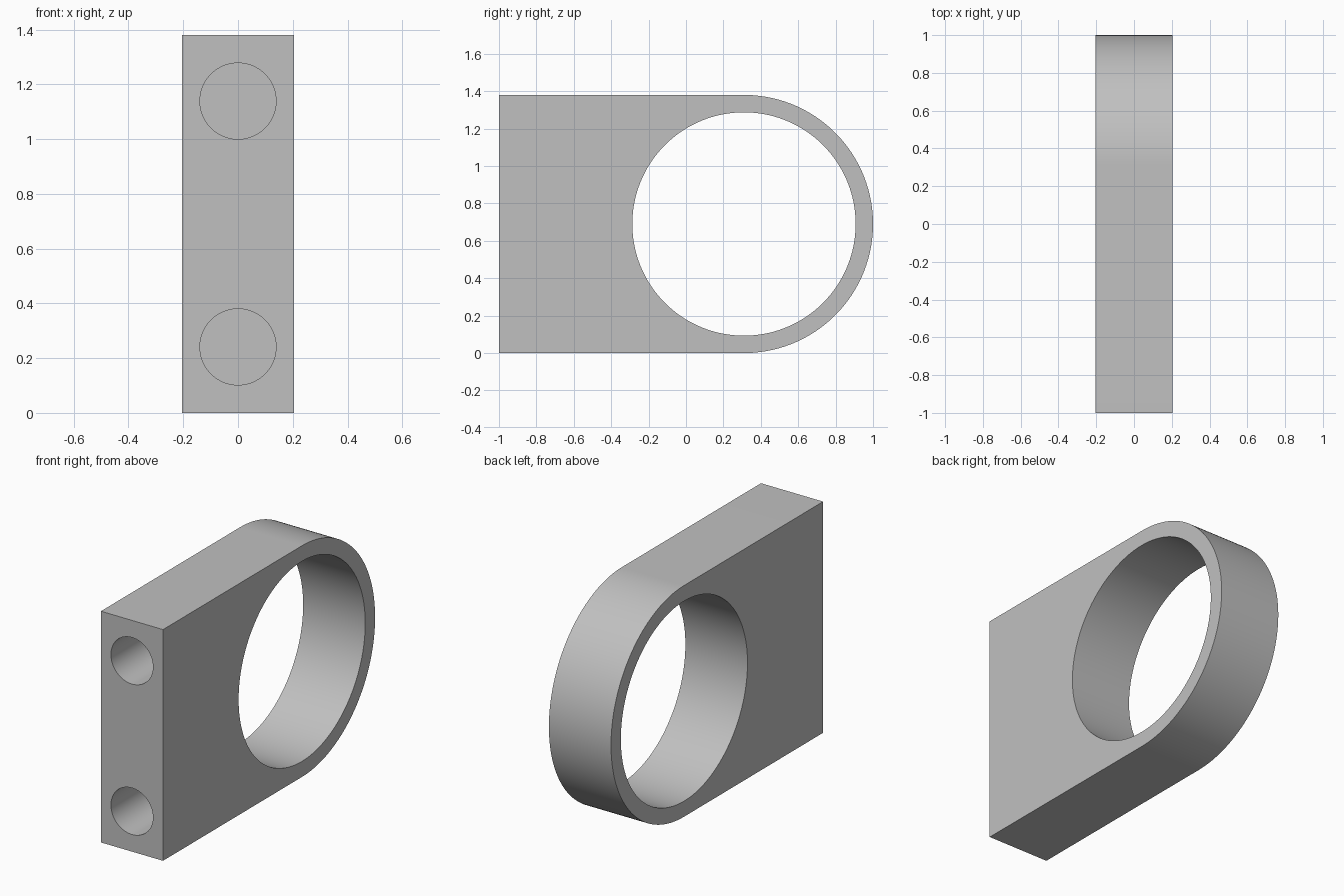
import bpy, bmesh, math
from mathutils import Matrix, Vector

cube = bpy.data.objects.get("Cube")
if cube:
    bpy.data.objects.remove(cube, do_unlink=True)

HALF_WIDTH = 0.205
R_OUT, R_BORE = 0.69, 0.597
CENTRE_Y, CENTRE_Z = 0.31, 0.69
HOLE_R, HOLE_DEPTH, HOLE_OFFSET = 0.139, 0.55, 0.449

grey = bpy.data.materials.new("plain grey")
grey.use_nodes = True
colour = (0.53, 0.53, 0.53, 1)
grey.diffuse_color = colour
grey.node_tree.nodes["Principled BSDF"].inputs["Base Color"].default_value = colour


def add_object(name, bm):
    bmesh.ops.recalc_face_normals(bm, faces=bm.faces)
    mesh = bpy.data.meshes.new(name)
    bm.to_mesh(mesh)
    bm.free()
    mesh.materials.append(grey)
    obj = bpy.data.objects.new(name, mesh)
    bpy.context.collection.objects.link(obj)
    return obj


def cylinder_cutter(name, radius, depth, centre, axis, segments):
    bm = bmesh.new()
    turn = Matrix.Rotation(math.pi / 2, 4, axis)
    bmesh.ops.create_cone(bm, cap_ends=True, segments=segments, radius1=radius,
                          radius2=radius, depth=depth,
                          matrix=Matrix.Translation(centre) @ turn)
    obj = add_object(name, bm)
    obj.hide_render = True
    return obj


# Block with a half-round back end, extruded across the width
bm = bmesh.new()
profile = [(-1, 2 * R_OUT), (-1, 0)]
for i in range(97):
    a = -math.pi / 2 + math.pi * i / 96
    profile.append((CENTRE_Y + R_OUT * math.cos(a), CENTRE_Z + R_OUT * math.sin(a)))
face = bm.faces.new([bm.verts.new((-HALF_WIDTH, y, z)) for y, z in profile])
extruded = bmesh.ops.extrude_face_region(bm, geom=[face], use_keep_orig=True)
moved = [v for v in extruded["geom"] if isinstance(v, bmesh.types.BMVert)]
bmesh.ops.translate(bm, verts=moved, vec=Vector((2 * HALF_WIDTH, 0, 0)))
block = add_object("clamp_block", bm)

# Large bore through the width, and two blind holes in the front face
cutters = [cylinder_cutter("bore_cutter", R_BORE, 1, (0, CENTRE_Y, CENTRE_Z), 'Y', 192)]
for name, side in (("lower", -1), ("upper", 1)):
    cutters.append(cylinder_cutter(
        name + "_hole_cutter", HOLE_R, 2 * HOLE_DEPTH,
        (0, -1, CENTRE_Z + side * HOLE_OFFSET), 'X', 96))

bpy.ops.object.select_all(action='DESELECT')
bpy.context.view_layer.objects.active = block
block.select_set(True)
for cutter in cutters:
    mod = block.modifiers.new(cutter.name, 'BOOLEAN')
    mod.operation = 'DIFFERENCE'
    mod.solver = 'EXACT'
    mod.object = cutter
    bpy.ops.object.modifier_apply(modifier=mod.name)
for cutter in cutters:
    bpy.data.objects.remove(cutter, do_unlink=True)

# Smooth round walls with sharp rims
bpy.ops.object.shade_smooth_by_angle(angle=math.radians(30))
